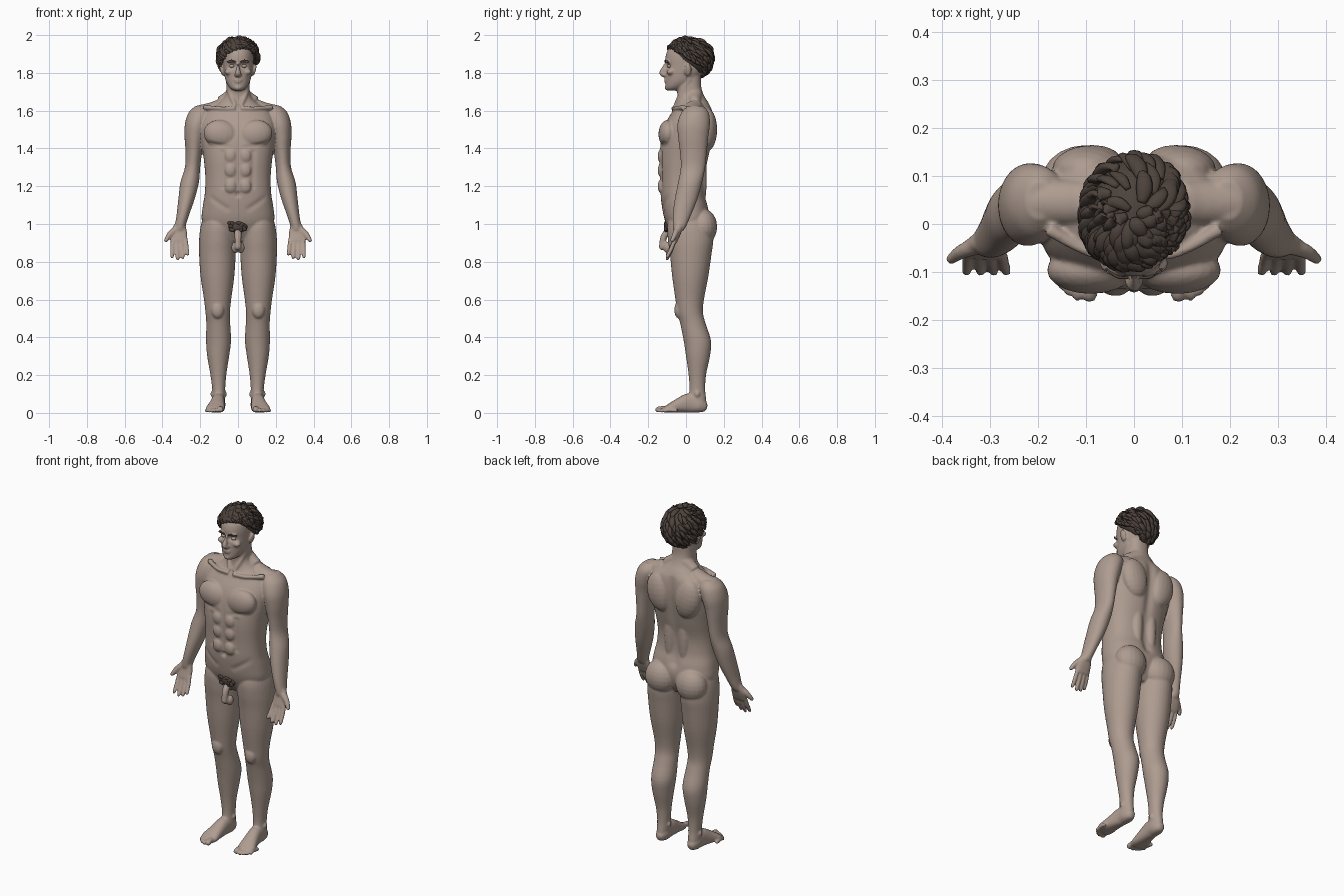
import bpy, bmesh, math, random
from mathutils import Vector, Matrix
from mathutils.geometry import intersect_point_line

random.seed(4)

def material(name, col):
    m = bpy.data.materials.new(name)
    m.diffuse_color = (*col, 1)
    return m

skin = material("skin", (0.42, 0.33, 0.28))
dark = material("hair", (0.075, 0.055, 0.045))

def refine(rows, k):
    # smooth spline through the section rows
    out = []
    for i in range(len(rows) - 1):
        a, b, c, d = (rows[max(0, min(len(rows) - 1, i + o))] for o in (-1, 0, 1, 2))
        for j in range(k):
            t = j / k
            out.append([0.5 * (2*q + (r - p)*t + (2*p - 5*q + 4*r - s)*t*t + (3*q - p - 3*r + s)*t**3)
                        for p, q, r, s in zip(a, b, c, d)])
    return out + [list(rows[-1])]

def loft(bm, rows, sx=1, sides=24, k=4, flat=False, power=2.0, dome=0.0):
    # rows: x, y, z, half width, half depth
    rows = refine(rows, k)
    pts = [Vector((r[0] * sx, r[1], r[2])) for r in rows]
    n, rings = len(rows), []
    for i, r in enumerate(rows):
        t = (pts[min(i + 1, n - 1)] - pts[max(i - 1, 0)]).normalized()
        if flat:
            t = Vector((0, 0, 1))
        ref = Vector((0, 1, 0)) if abs(t.x) > 0.8 else Vector((1, 0, 0))
        u = (ref - t * ref.dot(t)).normalized()
        v = t.cross(u)
        steps = [(0, 1)]
        if dome and i == 0:
            steps = [(-dome, 0.15), (-0.75 * dome, 0.66), (0, 1)]
        if dome and i == n - 1:
            steps = [(0, 1), (0.75 * dome, 0.66), (dome, 0.15)]
        for off, sc in steps:
            ring = []
            for j in range(sides):
                a = 2 * math.pi * j / sides
                c, s = math.cos(a), math.sin(a)
                c = math.copysign(abs(c) ** (2 / power), c)
                s = math.copysign(abs(s) ** (2 / power), s)
                ring.append(bm.verts.new(pts[i] + t * off * min(r[3], r[4]) + (u * r[3] * c + v * r[4] * s) * sc))
            rings.append(ring)
    for a, b in zip(rings, rings[1:]):
        for j in range(sides):
            bm.faces.new((a[j], a[j - 1], b[j - 1], b[j]))
    bm.faces.new(rings[0])
    bm.faces.new(rings[-1])

def sections(rows):
    # z, x min, x max, y front, y back  ->  loft rows
    return [((a + b) / 2, (f + g) / 2, z, (b - a) / 2, (g - f) / 2) for z, a, b, f, g in rows]

def blob(bm, c, r, sx=1, rot=0, axis='Y'):
    m = Matrix.Translation((c[0] * sx, c[1], c[2])) @ Matrix.Rotation(rot * sx, 4, axis) @ Matrix.Diagonal((*r, 1))
    return bmesh.ops.create_uvsphere(bm, u_segments=20, v_segments=12, radius=1, matrix=m)['verts']

def finish(bm, name, mat):
    bmesh.ops.recalc_face_normals(bm, faces=bm.faces[:])
    me = bpy.data.meshes.new(name)
    bm.to_mesh(me)
    bm.free()
    me.materials.append(mat)
    me.polygons.foreach_set("use_smooth", [True] * len(me.polygons))
    ob = bpy.data.objects.new(name, me)
    bpy.context.collection.objects.link(ob)
    return ob

body = bmesh.new()
# torso and neck
loft(body, sections([(z, -w, w, f, g) for z, w, f, g in (
    (.91, .10, -.05, .08), (.96, .165, -.085, .11), (1.02, .192, -.112, .125), (1.09, .187, -.127, .118),
    (1.16, .176, -.135, .10), (1.25, .173, -.138, .098), (1.35, .182, -.142, .12), (1.45, .197, -.132, .14),
    (1.53, .20, -.11, .148), (1.60, .17, -.07, .14), (1.64, .105, -.05, .12), (1.68, .068, -.045, .095),
    (1.73, .061, -.05, .08), (1.80, .06, -.05, .08))]), sides=48, flat=True, power=2.4)
# head
loft(body, sections([(z, -w, w, f, g) for z, w, f, g in (
    (1.706, .022, -.098, -.05), (1.722, .044, -.108, -.01), (1.755, .064, -.108, .05), (1.80, .074, -.108, .09),
    (1.84, .079, -.107, .11), (1.88, .082, -.109, .125), (1.92, .079, -.097, .12), (1.955, .06, -.065, .095),
    (1.975, .025, -.02, .05))]), sides=36, flat=True, power=2.15)
# nose, lips, chin
loft(body, [(0, -.105, 1.85, .008, .010), (0, -.118, 1.82, .011, .014), (0, -.127, 1.798, .015, .015),
            (0, -.112, 1.785, .016, .010)], dome=.6)
blob(body, (0, -.107, 1.763), (.022, .010, .006))
blob(body, (0, -.106, 1.753), (.018, .010, .007))
blob(body, (0, -.097, 1.722), (.022, .016, .015))

for s in (-1, 1):
    # face: cheek, brow ridge, nostril, ear
    blob(body, (.05, -.082, 1.805), (.022, .02, .016), s)
    blob(body, (.034, -.099, 1.858), (.027, .013, .008), s)
    blob(body, (.013, -.118, 1.79), (.008, .01, .008), s)
    blob(body, (.086, .01, 1.815), (.009, .02, .033), s, .25)
    # neck cords, collarbones, trapezius
    loft(body, [(.052, .02, 1.77, .014, .016), (.04, -.025, 1.69, .014, .014), (.014, -.058, 1.625, .01, .01)], s)
    loft(body, [(.015, -.066, 1.612, .012, .012), (.09, -.06, 1.612, .010, .010), (.18, -.01, 1.618, .014, .014)], s)
    loft(body, [(.03, .045, 1.69, .03, .04), (.10, .045, 1.625, .045, .035), (.20, .045, 1.58, .05, .05)], s)
    # torso muscles
    blob(body, (.09, -.096, 1.475), (.093, .05, .075), s, -.25)
    blob(body, (.088, .112, 1.50), (.082, .053, .115), s, .2)
    blob(body, (.042, .085, 1.25), (.036, .026, .17), s)
    for z in (1.36, 1.285, 1.20):
        blob(body, (.038, -.13, z), (.035, .02, .038), s)
    blob(body, (.10, .09, .985), (.093, .075, .095), s)
    # leg and kneecap
    loft(body, sections([(1.08, .06, .165, -.07, .09), (1.0, .02, .195, -.098, .135), (.92, .010, .206, -.096, .145),
        (.84, .012, .206, -.085, .135), (.72, .02, .198, -.073, .118), (.60, .036, .18, -.056, .095),
        (.53, .043, .172, -.046, .09), (.47, .041, .168, -.03, .105), (.38, .037, .169, -.012, .133),
        (.30, .047, .163, 0, .127), (.20, .062, .146, .014, .106), (.12, .068, .136, .018, .102),
        (.06, .069, .137, .008, .108), (.012, .076, .13, .02, .105)]), s, 32, flat=True)
    blob(body, (.108, -.038, .545), (.034, .024, .045), s)
    for x in (.068, .137):
        blob(body, (x, .06, .10), (.009, .014, .016), s)
    # foot and toes
    loft(body, [(.103, .10, .03, .024, .026), (.103, .07, .040, .036, .04), (.105, .02, .052, .036, .052),
                (.112, -.04, .038, .042, .038), (.12, -.09, .023, .05, .023), (.125, -.115, .016, .044, .015)],
         s, dome=.5, power=2.3)
    for i, (x, y, r) in enumerate(((.093, -.15, .017), (.118, -.152, .011), (.136, -.142, .0105),
                                   (.151, -.129, .010), (.163, -.112, .010))):
        loft(body, [(x + .003, y + .06, r + .003, r, r), (x, y + .015, r + .004, r * .9, r * .9),
                    (x, y, r - .001, r, r * .9)], s, 12, dome=.85)
    # arm
    loft(body, sections([(1.625, .165, .225, .01, .09), (1.59, .14, .262, -.025, .12), (1.53, .155, .281, -.045, .127),
        (1.46, .175, .283, -.042, .118), (1.38, .19, .278, -.032, .11), (1.30, .20, .281, -.028, .102),
        (1.22, .207, .305, -.042, .085), (1.13, .23, .316, -.06, .06), (1.05, .258, .325, -.07, .028),
        (.99, .277, .335, -.07, .002), (.965, .278, .34, -.066, -.014)]), s, 28, flat=True)
    # palm, fingers, thumb
    loft(body, [(.306, -.036, 1.0, .028, .022), (.312, -.045, .955, .043, .019), (.312, -.062, .905, .044, .014)],
         s, dome=.6, power=2.5)
    for x, tx, tz in ((.277, .266, .832), (.300, .292, .814), (.323, .320, .808), (.346, .349, .818)):
        loft(body, [(x, -.058, .92, .011, .011), ((x + tx) / 2, -.079, (.92 + tz) / 2 - .003, .0115, .0115),
                    (tx, -.101, tz + .007, .0095, .0095)], s, 12, dome=.8)
    loft(body, [(.325, -.045, .975, .02, .018), (.36, -.058, .945, .016, .015), (.382, -.074, .912, .011, .011)],
         s, 14, dome=.8)
    blob(body, (.014, -.098, .875), (.021, .023, .03), s)
# groin
loft(body, [(0, -.095, .96, .02, .02), (0, -.118, .93, .018, .018), (0, -.127, .875, .017, .017)], dome=.8)

figure = finish(body, "body", skin)
mod = figure.modifiers.new("fuse", 'REMESH')
mod.mode, mod.voxel_size, mod.use_smooth_shade = 'VOXEL', .0055, True
mod = figure.modifiers.new("soften", 'SMOOTH')
mod.factor, mod.iterations = .5, 4
bpy.context.view_layer.objects.active = figure
for name in ("fuse", "soften"):
    bpy.ops.object.modifier_apply(modifier=name)

# carve grooves: two end points, radius, depth
grooves = [((0, .16, 1.60), (0, .11, 1.10), .028, .014), ((0, -.15, 1.56), (0, -.15, 1.19), .014, .007),
           ((0, -.135, 1.155), (0, -.135, 1.16), .012, .012), ((-.018, -.12, 1.758), (.018, -.12, 1.758), .005, .003)]
for s in (-1, 1):
    grooves += [((s * .022, -.105, 1.838), (s * .043, -.10, 1.837), .015, .013),
                ((s * .03, -.15, 1.405), (s * .15, -.12, 1.425), .012, .005),
                ((s * .06, -.13, 1.08), (s * .15, -.11, 1.14), .016, .005),
                ((s * .078, -.13, 1.20), (s * .08, -.13, 1.38), .015, .005)]
verts = figure.data.vertices
moves = {}
for a, b, r, d in grooves:
    a, b = Vector(a), Vector(b)
    lo = [min(p, q) - 2.2 * r for p, q in zip(a, b)]
    hi = [max(p, q) + 2.2 * r for p, q in zip(a, b)]
    for v in verts:
        p = v.co
        if lo[2] < p.z < hi[2] and lo[0] < p.x < hi[0] and lo[1] < p.y < hi[1]:
            t = max(0, min(1, intersect_point_line(p, a, b)[1]))
            g = math.exp(-(p - a.lerp(b, t)).length_squared / (r * r))
            moves[v.index] = moves.get(v.index, Vector()) - v.normal * d * g
for i, m in moves.items():
    verts[i].co += m

# eyes and eyebrows
eyes, brows = bmesh.new(), bmesh.new()
for s in (-1, 1):
    blob(eyes, (.033, -.088, 1.836), (.014, .012, .009), s)
    loft(brows, [(.014, -.112, 1.858, .003, .004), (.035, -.110, 1.865, .003, .005), (.058, -.094, 1.86, .002, .003)],
         s, 8, dome=.8)
finish(eyes, "eyes", skin)
finish(brows, "eyebrows", dark)

# hair: scalp cap pulled in under the hairline, then swept locks
mid, rad = Vector((0, .02, 1.878)), Vector((.094, .116, .103))

def hairline(az):
    return 1.845 - .075 * math.sin(az) if math.sin(az) < 0 else 1.845 - .085 * math.sin(az) ** 1.5

def on_scalp(az, el, grow):
    return mid + Vector(((rad.x + grow) * math.cos(el) * math.cos(az), (rad.y + grow) * math.cos(el) * math.sin(az),
                         (rad.z + grow) * math.sin(el)))

hair = bmesh.new()
for v in blob(hair, mid, rad):
    d = v.co - mid
    if v.co.z < hairline(math.atan2(d.y, d.x)):
        v.co = mid + d * .7
for i in range(170):
    az = i * 2.39996
    line = math.asin(max(-1, min(1, (hairline(az) - mid.z) / rad.z)))
    top = line + (1.45 - line) * (1 - math.sqrt((i + 1) / 171)) + .25
    el1 = max(line + .04, top - random.uniform(.45, .7))
    sweep = random.uniform(.2, .6)
    w = random.uniform(.011, .018)
    rows = []
    for t, k in ((0, .5), (.35, 1), (.7, .85), (1, .15)):
        p = on_scalp(az + sweep * t, min(1.5, top + (el1 - top) * t), .002 + .011 * math.sin(t * 2.4) * random.uniform(.5, 1))
        rows.append((p.x, p.y, p.z, w * k, w * k * .6))
    loft(hair, rows, 1, 8, 3)
finish(hair, "hair", dark)

# body hair tuft
tuft = bmesh.new()
blob(tuft, (0, -.098, .985), (.05, .017, .03))
for i in range(16):
    blob(tuft, (random.uniform(-.045, .045), -.107, random.uniform(.965, 1.005)), (.012, .009, .010))
finish(tuft, "body_hair", dark)
